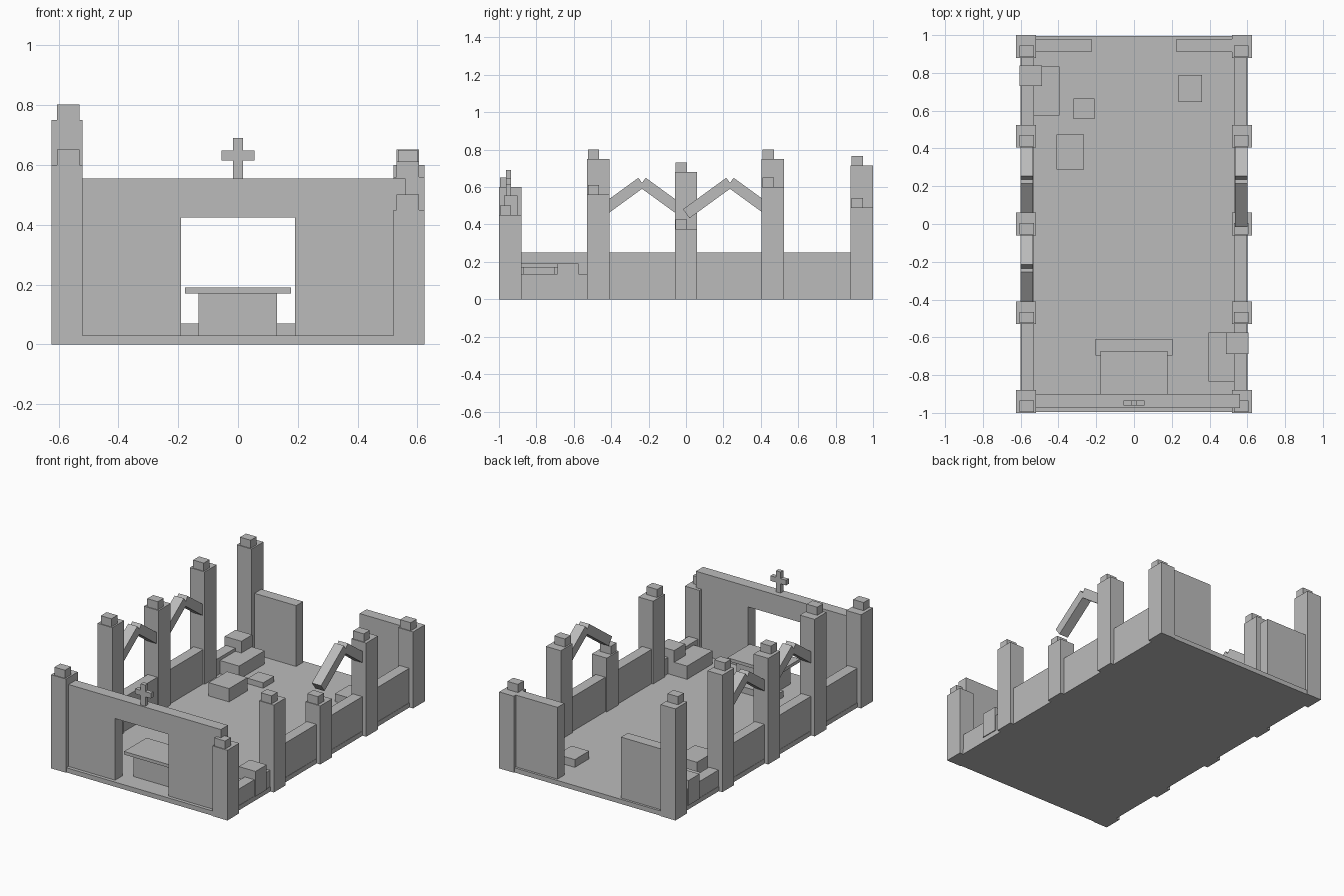
import bpy
import math

if "Cube" in bpy.data.objects:
    bpy.data.objects.remove(bpy.data.objects["Cube"], do_unlink=True)

stone = bpy.data.materials.new("grey_stone")
stone.use_nodes = True
stone.diffuse_color = (0.5, 0.5, 0.5, 1)
stone.node_tree.nodes["Principled BSDF"].inputs["Base Color"].default_value = stone.diffuse_color


def block(name, x, y, z, tilt=0):
    """Box from (min, max) pairs, optionally tilted about its own x axis."""
    spans = (x, y, z)
    bpy.ops.mesh.primitive_cube_add(size=1, location=[(a + b) / 2 for a, b in spans])
    ob = bpy.context.object
    ob.name = name
    ob.scale = [abs(b - a) for a, b in spans]
    ob.rotation_euler.x = tilt
    ob.data.materials.append(stone)
    return ob


FLOOR = 0.03
block("floor", (-0.6, 0.6), (-0.995, 0.995), (0, FLOOR))

# Broken columns with offset cap stones
column_y = [-0.94, -0.47, 0, 0.465, 0.94]
heights = {"right": [0.6, 0.75, 0.68, 0.75, 0.715],
           "left": [0.45, 0.56, 0.375, 0.6, 0.49]}
for side, s in (("right", -1), ("left", 1)):
    for y, h in zip(column_y, heights[side]):
        block(side + "_column", (s * 0.52, s * 0.625), (y - 0.06, y + 0.06), (0, h))
        block(side + "_column_cap", (s * 0.53, s * 0.605), (y - 0.055, y + 0.005), (h, h + 0.052))

    # Low side walls, one bay collapsed on each side
    collapsed = 3 if s < 0 else 0
    for i in range(4):
        top = 0.135 if i == collapsed else 0.25
        block(side + "_wall", (s * 0.53, s * 0.598),
              (column_y[i] + 0.05, column_y[i + 1] - 0.05), (FLOOR, top))

    # Pointed arches made of two leaning beams
    for centre in ((-0.235, 0.235) if s < 0 else (0.235,)):
        for d in (-1, 1):
            y = centre + d * 0.118
            block(side + "_arch_beam", (s * 0.535, s * 0.6), (y - 0.143, y + 0.143),
                  (0.512, 0.571), tilt=-d * math.radians(36))

    # Rubble heap beside the collapsed bay
    block(side + "_rubble_slab", (s * 0.395, s * 0.535), (-s * 0.835, -s * 0.575), (FLOOR, 0.115))
    block(side + "_rubble_block", (s * 0.487, s * 0.606), (-s * 0.688, -s * 0.575) if s > 0
          else (0.73, 0.84), (FLOOR, 0.19))

    # Back wall stubs either side of the entrance
    block(side + "_back_wall", (s * 0.225, s * 0.54), (0.91, 0.98), (FLOOR, 0.49 if s > 0 else 0.42))

    # Front wall sides
    block(side + "_front_wall", (s * 0.19, s * 0.56), (-0.973, -0.9), (FLOOR, 0.555))

block("front_wall_lintel", (-0.19, 0.19), (-0.973, -0.9), (0.425, 0.555))

# Cross on the front wall
block("cross_upright", (-0.016, 0.016), (-0.962, -0.935), (0.555, 0.69))
block("cross_bar", (-0.055, 0.055), (-0.962, -0.935), (0.615, 0.648))

# Altar and its step
block("altar_base", (-0.133, 0.131), (-0.87, -0.7), (FLOOR, 0.17))
block("altar_top", (-0.178, 0.178), (-0.9, -0.672), (0.17, 0.19))
block("altar_step", (-0.203, 0.203), (-0.697, -0.608), (FLOOR, 0.07))

# Loose stones on the floor
block("fallen_block", (-0.41, -0.265), (0.288, 0.475), (FLOOR, 0.115))
block("fallen_chip", (-0.32, -0.21), (0.555, 0.665), (FLOOR, 0.065))
block("fallen_slab", (0.235, 0.36), (0.645, 0.79), (FLOOR, 0.08))
